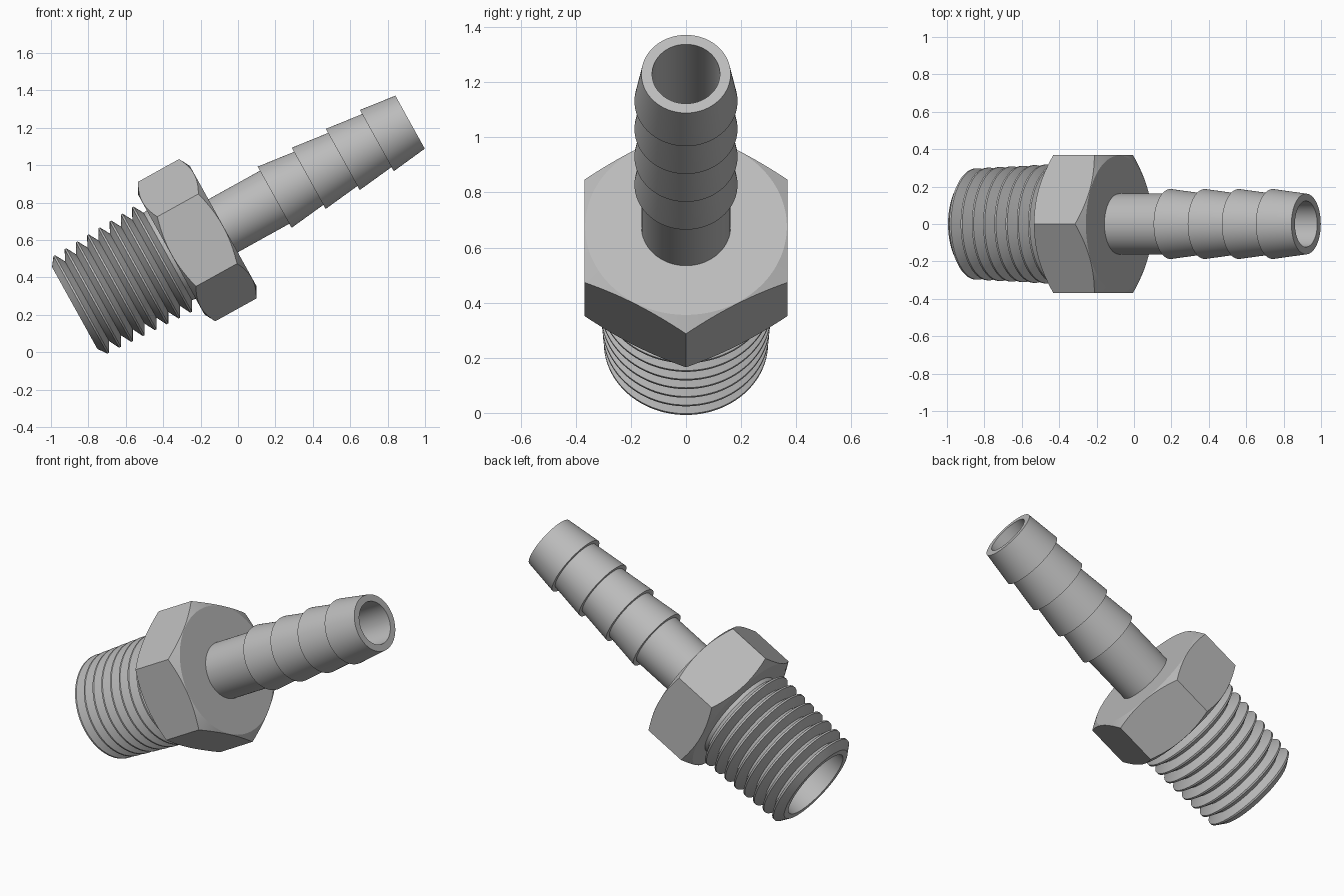
import bpy, bmesh, math
from mathutils import Matrix

cube = bpy.data.objects.get("Cube")
if cube:
    bpy.data.objects.remove(cube, do_unlink=True)

# One metal colour
metal = bpy.data.materials.new("grey_metal")
metal.use_nodes = True
GREY = (0.5, 0.5, 0.5, 1)
metal.diffuse_color = GREY
metal.node_tree.nodes["Principled BSDF"].inputs["Base Color"].default_value = GREY

# Local z is the fitting's axis, with its origin at the hose tip
PLACE = Matrix.Translation((0.92, 0, 1.23)) @ Matrix.Rotation(math.radians(61), 4, "Y")


def make_object(name, bm):
    bmesh.ops.recalc_face_normals(bm, faces=bm.faces)
    mesh = bpy.data.meshes.new(name)
    bm.to_mesh(mesh)
    bm.free()
    mesh.materials.append(metal)
    obj = bpy.data.objects.new(name, mesh)
    bpy.context.collection.objects.link(obj)
    obj.matrix_world = PLACE
    return obj


def lathe(name, profile, segments=128):
    """Revolve a closed loop of (radius, z) points about the axis."""
    bm = bmesh.new()
    rings = []
    for i in range(segments):
        a = math.tau * i / segments
        rings.append([bm.verts.new((r * math.cos(a), r * math.sin(a), z)) for r, z in profile])
    n = len(profile)
    for i in range(segments):
        p, q = rings[i], rings[(i + 1) % segments]
        for j in range(n):
            k = (j + 1) % n
            bm.faces.new((p[j], q[j], q[k], p[k]))
    return make_object(name, bm)


def select_only(obj):
    bpy.ops.object.select_all(action="DESELECT")
    obj.select_set(True)
    bpy.context.view_layer.objects.active = obj


END, HEX_BACK, HEX_FRONT = -2.05, -1.46, -1.143
NECK, BARB, BORE, WIDE_BORE = 0.162, 0.187, 0.123, 0.215

# Tapered thread: one ridge per pitch
pitch, first, depth = 0.0705, -2.01, 0.054
profile = [(WIDE_BORE, END), (0.25, END)]
for i in range(8):
    z = first + pitch * i
    crest = 0.298 + 0.0033 * i
    profile += [(crest, z - 0.005), (crest, z + 0.005), (crest - depth, z + pitch / 2)]
# Hidden core inside the nut, then the neck
profile += [(0.27, HEX_BACK), (0.27, -1.16), (NECK, -1.16)]
# Hose barbs: a sharp step that tapers towards the tip
for i in range(4):
    z = -0.828 + 0.2083 * i
    profile += [(NECK, z), (BARB, z)]
profile += [(NECK, 0), (BORE, 0)]
# Through bore, widening at the threaded end
profile += [(BORE, -1.2), (WIDE_BORE, -1.3)]
body = lathe("threaded_barb_body", profile)

# Hexagonal nut with chamfered corners, cut by a turned ring
bm = bmesh.new()
radius = 0.369 / math.cos(math.pi / 6)
base = bm.faces.new([bm.verts.new((radius * math.cos(math.pi / 3 * i),
                                   radius * math.sin(math.pi / 3 * i), HEX_BACK - 0.05))
                     for i in range(6)])
top = bmesh.ops.extrude_face_region(bm, geom=[base])["geom"]
bmesh.ops.translate(bm, vec=(0, 0, HEX_FRONT - HEX_BACK + 0.1),
                    verts=[v for v in top if isinstance(v, bmesh.types.BMVert)])
nut = make_object("hex_nut", bm)

rim, wide, slope = 0.366, 0.5, 0.55
drop = (wide - rim) * slope
ring = lathe("nut_chamfer_cutter", [
    (0.24, HEX_BACK), (rim, HEX_BACK), (wide, HEX_BACK + drop),
    (wide, HEX_FRONT - drop), (rim, HEX_FRONT), (0.145, HEX_FRONT),
    (0.145, -1.17), (0.24, -1.17)])
ring.hide_render = True
select_only(nut)
mod = nut.modifiers.new("chamfer", "BOOLEAN")
mod.operation = "INTERSECT"
mod.solver = "EXACT"
mod.object = ring
bpy.ops.object.modifier_apply(modifier=mod.name)
bpy.data.objects.remove(ring, do_unlink=True)

# Smooth turned surfaces, sharp machined edges
for obj, angle in ((body, 25), (nut, 15)):
    select_only(obj)
    bpy.ops.object.shade_smooth_by_angle(angle=math.radians(angle))
